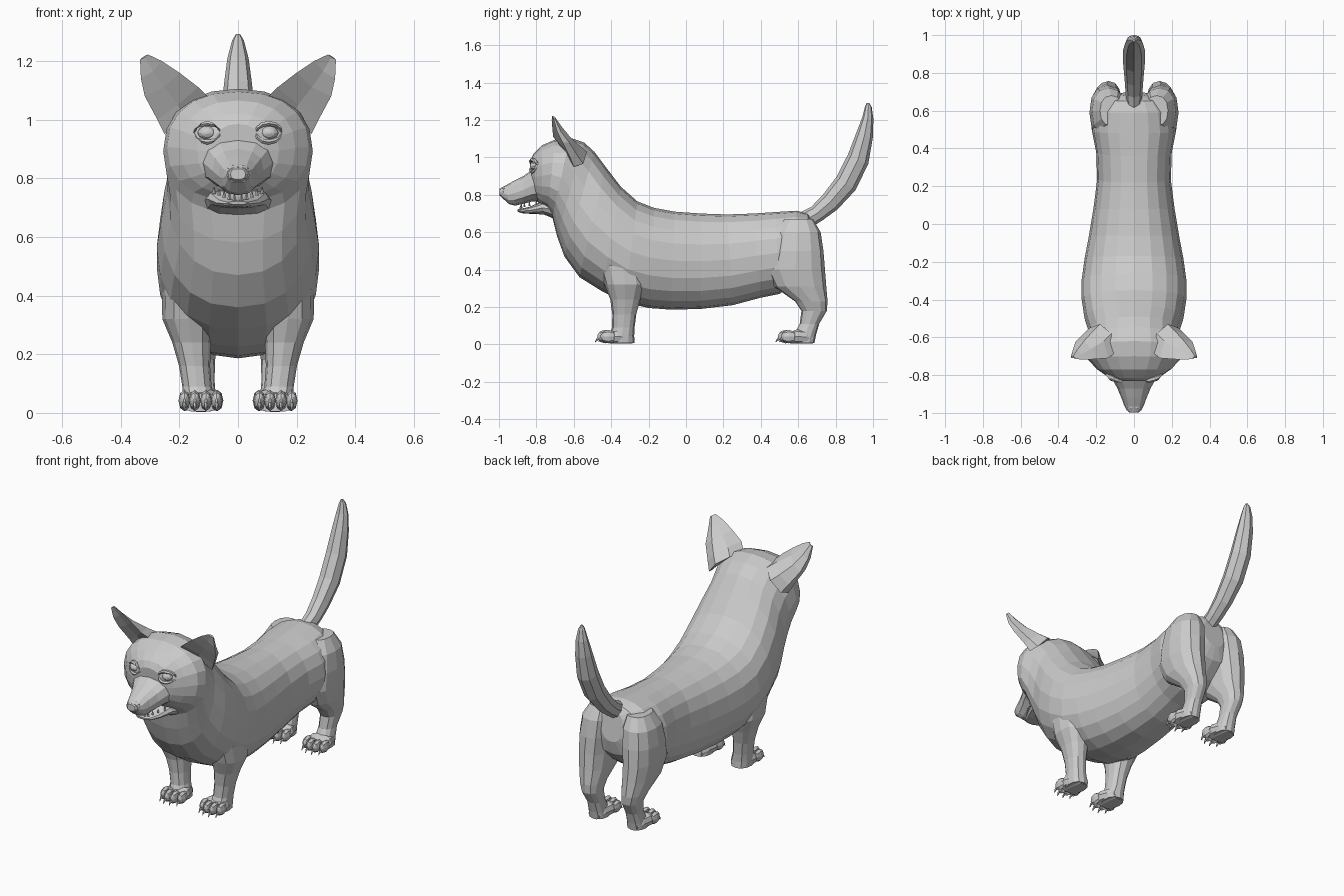
import bpy, bmesh, math
from mathutils import Vector

fur = bpy.data.materials.new("grey_fur")
fur.diffuse_color = (0.6, 0.6, 0.6, 1)


def skin(name, rings, smooth=False):
    """Closed skin over a list of equal-length point rings."""
    bm = bmesh.new()
    rows = [[bm.verts.new(p) for p in r] for r in rings]
    n = len(rows[0])
    for a, b in zip(rows, rows[1:]):
        for i in range(n):
            j = (i + 1) % n
            bm.faces.new((a[i], a[j], b[j], b[i]))
    bm.faces.new(rows[0])
    bm.faces.new(rows[-1])
    bmesh.ops.recalc_face_normals(bm, faces=bm.faces)
    me = bpy.data.meshes.new(name)
    bm.to_mesh(me)
    bm.free()
    me.materials.append(fur)
    ob = bpy.data.objects.new(name, me)
    bpy.context.collection.objects.link(ob)
    return ob


def oval(c, u, v, n, e=2.0):
    """Super-ellipse ring around c with half axes u and v."""
    c, u, v, pts = Vector(c), Vector(u), Vector(v), []
    for i in range(n):
        a = 2 * math.pi * i / n
        ca, sa = math.cos(a), math.sin(a)
        pts.append(c + u * math.copysign(abs(ca) ** (2 / e), ca)
                   + v * math.copysign(abs(sa) ** (2 / e), sa))
    return pts


def spine(name, rows, n, e=2.0):
    """Loft from (top y, top z, bottom y, bottom z, half width)."""
    return skin(name, [oval((0, (a + c) / 2, (b + d) / 2), (w, 0, 0),
                            (0, (a - c) / 2, (b - d) / 2), n, e)
                       for a, b, c, d, w in rows])


def ball(name, c, r, seg=8, rows=5):
    rings = []
    for k in range(rows + 1):
        t = math.pi * (0.06 + 0.88 * k / rows)
        y, s = -math.cos(t), math.sin(t)
        rings.append(oval((c[0], c[1] + y * r[1], c[2]),
                          (r[0] * s, 0, 0), (0, 0, r[2] * s), seg))
    return skin(name, rings)


# Trunk, neck and skull in one tapered loft
spine("body", [
    (.675, .67, .70, .50, .07), (.65, .70, .68, .42, .15), (.59, .715, .60, .34, .205),
    (.48, .708, .50, .27, .222), (.36, .70, .40, .25, .20), (.22, .695, .25, .21, .195),
    (.08, .70, .08, .19, .215), (-.06, .71, -.08, .186, .24), (-.17, .73, -.20, .195, .262),
    (-.26, .765, -.33, .225, .277), (-.35, .845, -.45, .285, .277),
    (-.43, .95, -.57, .36, .262), (-.49, 1.03, -.65, .47, .240),
    (-.545, 1.08, -.69, .58, .242), (-.62, 1.105, -.715, .68, .255),
    (-.70, 1.095, -.74, .72, .242), (-.77, 1.065, -.77, .74, .195),
    (-.815, 1.02, -.80, .77, .14), (-.832, .985, -.82, .80, .09)], 20, 2.25)

# Upper muzzle, nose and lower jaw
spine("muzzle", [
    (-.74, .98, -.74, .76, .15), (-.82, .935, -.82, .765, .115), (-.87, .90, -.87, .752, .088),
    (-.92, .875, -.915, .742, .068), (-.965, .85, -.945, .75, .054),
    (-.99, .838, -.985, .785, .038)], 12, 2.4)
spine("nose", [(-.95, .848, -.95, .79, .035), (-.975, .846, -.98, .785, .043),
               (-.997, .833, -.998, .795, .026)], 10, 2.5)
spine("lower_jaw", [(-.70, .77, -.70, .67, .12), (-.77, .765, -.76, .695, .105),
                    (-.84, .735, -.83, .698, .075), (-.885, .725, -.88, .702, .05),
                    (-.902, .722, -.90, .71, .03)], 12, 2.4)

# Upright tail: y, z, half width, half thickness, direction in degrees
tail = [(.63, .66, .04, .05, 35), (.70, .70, .045, .047, 40), (.77, .76, .05, .055, 45),
        (.855, .86, .058, .062, 55), (.92, .99, .058, .06, 65), (.955, 1.12, .048, .046, 75),
        (.972, 1.21, .036, .030, 82), (.975, 1.27, .02, .018, 88), (.972, 1.292, .007, .007, 90)]
skin("tail", [oval((0, y, z), (w, 0, 0),
                   (0, -t * math.sin(math.radians(d)), t * math.cos(math.radians(d))), 8)
              for y, z, w, t, d in tail])

# Leg sections: x, y, z, half width, half depth
front_leg = [(.15, -.36, .52, .07, .10), (.165, -.34, .42, .095, .125), (.17, -.325, .32, .088, .11),
             (.158, -.325, .24, .066, .08), (.148, -.33, .16, .053, .064),
             (.14, -.335, .09, .05, .06), (.132, -.345, .045, .057, .068), (.13, -.345, .008, .055, .07)]
hind_leg = [(.12, .60, .67, .06, .08), (.132, .595, .60, .09, .125), (.14, .59, .50, .096, .145),
            (.144, .585, .40, .09, .158), (.14, .61, .31, .08, .14), (.135, .67, .23, .063, .087),
            (.13, .685, .18, .052, .068), (.125, .66, .11, .045, .052),
            (.125, .635, .05, .05, .06), (.125, .625, .008, .052, .062)]

# Ear cross-sections from base to tip, running around the rim and into the cup
ear = [[(.10, -.68, 1.075), (.12, -.58, 1.07), (.18, -.53, 1.03), (.235, -.55, .965),
        (.25, -.60, .95), (.19, -.64, 1.02)],
       [(.135, -.71, 1.11), (.16, -.62, 1.10), (.215, -.565, 1.06), (.265, -.58, 1.01),
        (.275, -.62, 1.00), (.205, -.65, 1.05)],
       [(.20, -.715, 1.16), (.225, -.66, 1.14), (.265, -.62, 1.11), (.31, -.625, 1.08),
        (.318, -.66, 1.08), (.252, -.675, 1.11)],
       [(.26, -.718, 1.20), (.275, -.69, 1.185), (.30, -.665, 1.165), (.325, -.67, 1.14),
        (.331, -.69, 1.14), (.29, -.695, 1.165)],
       [(.307, -.715, 1.222), (.312, -.708, 1.22), (.322, -.70, 1.215), (.333, -.70, 1.205),
        (.334, -.708, 1.205), (.318, -.71, 1.212)]]

for s, side in ((-1, "left"), (1, "right")):
    skin("ear_" + side, [[(s * x, y, z) for x, y, z in r] for r in ear])

    # Eye with raised upper and lower lids
    ball("eye_" + side, (s * .105, -.808, .955), (.033, .026, .024), 10, 6)
    for k, lid in ((1, "upper"), (-1, "lower")):
        arc = []
        for i in range(7):
            a = math.pi * i / 6
            thick = .004 + .006 * math.sin(a)
            arc.append(oval((s * (.105 + .044 * math.cos(a)), -.806 - .014 * math.sin(a)
                             + .016 * math.cos(a), .955 + k * .032 * math.sin(a)),
                            (0, thick * 1.5, 0),
                            (thick * math.cos(a), 0, k * thick * max(math.sin(a), .3)), 6))
        skin(lid + "_lid_" + side, arc)

    # Lower teeth along the smile
    for i in range(5):
        t = i / 4
        x, y, z = s * (.012 + .07 * t), -.885 + .085 * t * t, .722 + .025 * t
        skin("tooth_" + side, [oval((x, y, z), (.007, 0, 0), (0, .006, 0), 4),
                               oval((x, y, z + .022), (.002, 0, 0), (0, .002, 0), 4)])

    # Legs, paws, toes and claws
    for kind, rows, px, py in (("front", front_leg, .128, -.37), ("hind", hind_leg, .125, .595)):
        skin(kind + "_leg_" + side,
             [oval((s * x, y, z), (s * w, 0, 0), (0, d, 0), 12, 2.3) for x, y, z, w, d in rows])
        skin(kind + "_paw_" + side,
             [oval((s * px, py + y, h + .003), (s * w, 0, 0), (0, 0, h), 10, 2.8)
              for y, w, h in ((.085, .035, .025), (.05, .055, .036), (0, .068, .04), (-.04, .066, .032))])
        for i, off in enumerate((-.055, -.019, .019, .055)):
            fwd = .018 if abs(off) < .03 else 0
            tx, ty = s * (px + off), py - .045 - fwd
            ball(kind + "_toe_" + side, (tx, ty, .042), (.02, .042, .036), 8, 4)
            skin(kind + "_claw_" + side,
                 [oval((tx, ty - .025, .036), (.008, 0, 0), (0, 0, .011), 5),
                  oval((tx, ty - .045, .026), (.006, 0, 0), (0, 0, .008), 5),
                  oval((tx, ty - .054, .012), (.002, 0, 0), (0, 0, .002), 5)])
